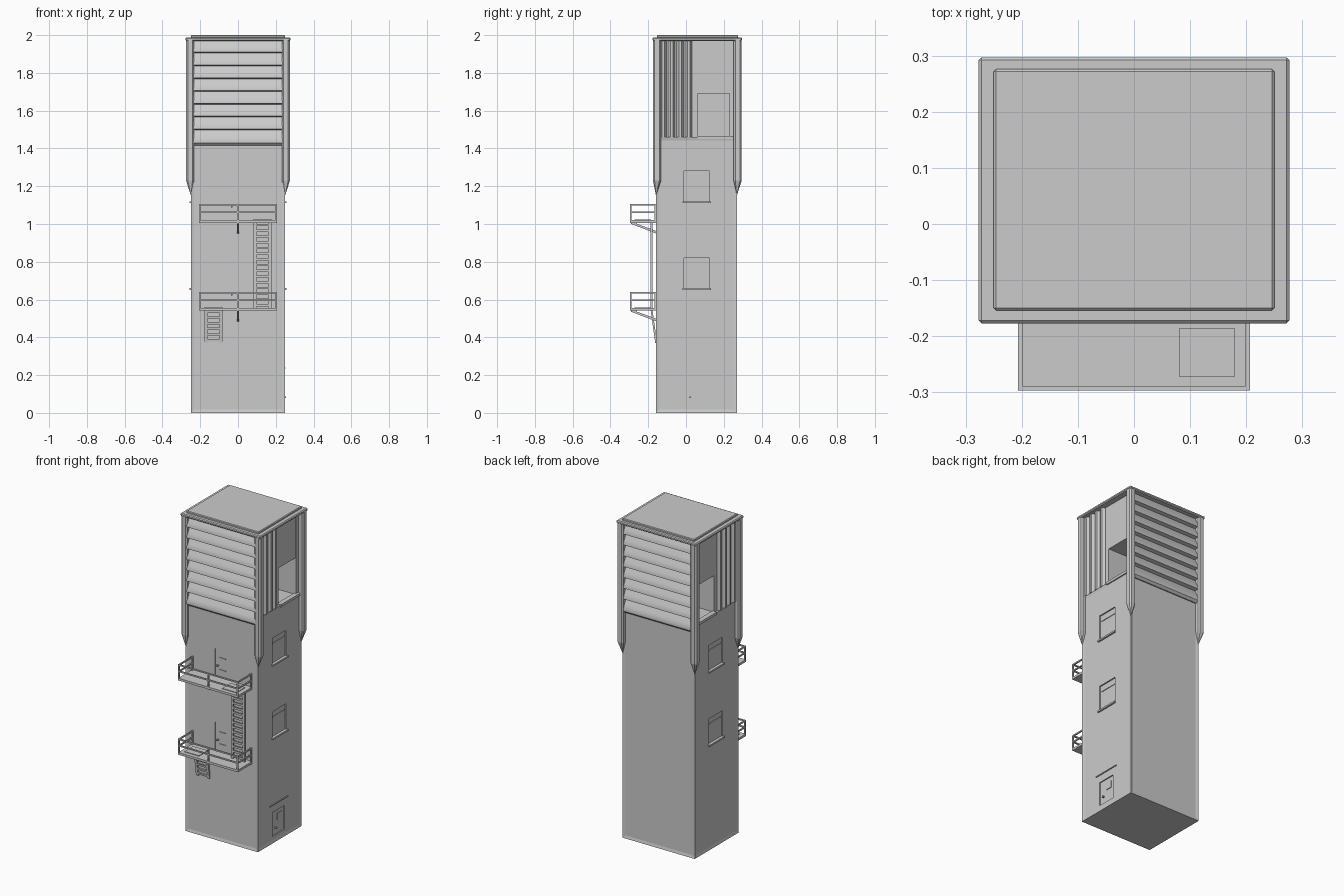
import bpy, bmesh, math
from mathutils import Vector

if "Cube" in bpy.data.objects:
    bpy.data.objects.remove(bpy.data.objects["Cube"])


def obj(name, bm):
    bmesh.ops.recalc_face_normals(bm, faces=bm.faces)
    me = bpy.data.meshes.new(name)
    bm.to_mesh(me)
    bm.free()
    o = bpy.data.objects.new(name, me)
    bpy.context.collection.objects.link(o)
    return o


def add_box(bm, x0, x1, y0, y1, z0, z1):
    vs = bmesh.ops.create_cube(bm, size=1)["verts"]
    for v in vs:
        v.co = Vector((x1 if v.co.x > 0 else x0, y1 if v.co.y > 0 else y0, z1 if v.co.z > 0 else z0))
    return vs


def boxes(name, lst, bevel=0):
    bm = bmesh.new()
    for b in lst:
        add_box(bm, *b)
    if bevel:
        bmesh.ops.bevel(bm, geom=bm.edges[:], offset=bevel, segments=1, affect='EDGES')
    return obj(name, bm)


def prism(name, pts, vec):
    bm = bmesh.new()
    f = bm.faces.new([bm.verts.new(p) for p in pts])
    r = bmesh.ops.extrude_face_region(bm, geom=[f], use_keep_orig=True)
    bmesh.ops.translate(bm, verts=[v for v in r["geom"] if isinstance(v, bmesh.types.BMVert)], vec=vec)
    return obj(name, bm)


# Tower shaft with shallow sunken wall panels
bm = bmesh.new()
add_box(bm, -0.25, 0.25, -0.16, 0.27, 0, 1.46)
bm.normal_update()
bmesh.ops.inset_individual(bm, faces=[f for f in bm.faces if abs(f.normal.z) < 0.5],
                           thickness=0.025, depth=-0.004)
shaft = obj("tower_shaft", bm)

# Recesses for doors and windows
cuts = [(0.239, 0.30, -0.01, 0.11, 0.04, 0.19)]
for z in (1.12, 0.66):
    cuts += [(0.238, 0.30, -0.01, 0.125, z, z + 0.16), (-0.30, -0.238, -0.01, 0.125, z, z + 0.16)]
for z in (1.02, 0.56):
    cuts.append((-0.05, 0.05, -0.20, -0.150, z, z + 0.175))
cutter = boxes("recess_cutter", cuts)
cutter.hide_render = True
mod = shaft.modifiers.new("recesses", 'BOOLEAN')
mod.operation = 'DIFFERENCE'
mod.solver = 'EXACT'
mod.object = cutter
bpy.context.view_layer.objects.active = shaft
bpy.ops.object.modifier_apply(modifier=mod.name)
bpy.data.objects.remove(cutter)

# Side door details: canopy, small window, handle
boxes("side_door_details", [(0.244, 0.251, -0.04, 0.14, 0.235, 0.241),
                            (0.238, 0.243, 0.045, 0.085, 0.12, 0.165),
                            (0.238, 0.253, 0.018, 0.027, 0.08, 0.088)])

# Window sills and thin lintel strips
trim = []
for z in (1.12, 0.66):
    for s in (-1, 1):
        a, b = sorted((s * 0.236, s * 0.256))
        trim.append((a, b, -0.018, 0.132, z - 0.01, z))
        a, b = sorted((s * 0.236, s * 0.242))
        trim.append((a, b, 0.0, 0.115, z + 0.12, z + 0.125))
boxes("window_sills", trim)

# Upper cabin core, open on both sides, with a dividing wall
boxes("cabin_core", [(-0.237, 0.237, -0.145, 0.06, 1.44, 1.975),
                     (-0.237, 0.237, 0.24, 0.26, 1.44, 1.975),
                     (-0.237, 0.237, 0.06, 0.24, 1.69, 1.975),
                     (-0.03, 0.03, 0.06, 0.24, 1.44, 1.69)])
boxes("opening_sills", [(s * 0.24 - 0.015, s * 0.24 + 0.015, 0.06, 0.25, 1.45, 1.466) for s in (-1, 1)])

# Louvred front and back
n, top, low = 8, 1.972, 1.43
h = (top - low) / n
for name, base, sgn in (("front_louvres", -0.146, -1), ("back_louvres", 0.261, 1)):
    inner = base - sgn * 0.03
    pts = [(-0.24, inner, top)]
    for i in range(n):
        z = top - i * h
        for d, k in ((0.002, 0.0), (0.009, 0.25), (0.018, 0.5), (0.024, 0.75), (0.025, 0.92)):
            pts.append((-0.24, base + sgn * d, z - k * h))
    pts += [(-0.24, base + sgn * 0.025, low - 0.002), (-0.24, base + sgn * 0.012, low - 0.015),
            (-0.24, inner, low - 0.015)]
    o = prism(name, pts, (0.48, 0, 0))
    bpy.ops.object.select_all(action='DESELECT')
    o.select_set(True)
    bpy.context.view_layer.objects.active = o
    bpy.ops.object.shade_smooth_by_angle(angle=math.radians(35))

# Folded vertical cladding on the cabin sides
for name, s in (("right_cladding", 1), ("left_cladding", -1)):
    pts = [(s * 0.22, -0.14, 1.46)]
    for i in range(4):
        y = -0.14 + i * 0.045
        pts += [(s * 0.24, y, 1.46), (s * 0.255, y + 0.012, 1.46),
                (s * 0.255, y + 0.026, 1.46), (s * 0.24, y + 0.036, 1.46)]
    pts.append((s * 0.22, 0.031, 1.46))
    prism(name, pts, (0, 0, 0.515))

# Corner posts tapering to a point on the shaft corners
for i, (sx, sy) in enumerate(((1, -1), (-1, -1), (1, 1), (-1, 1))):
    bm = bmesh.new()
    x0, x1 = sorted((sx * 0.232, sx * 0.275))
    y0, y1 = sorted((0.06 + sy * 0.192, 0.06 + sy * 0.235))
    add_box(bm, x0, x1, y0, y1, 1.23, 1.975)
    bmesh.ops.bevel(bm, geom=[e for e in bm.edges if abs(e.verts[0].co.z - e.verts[1].co.z) > 0.1],
                    offset=0.009, segments=1, affect='EDGES')
    bm.normal_update()
    bottom = [f for f in bm.faces if f.normal.z < -0.9]
    bmesh.ops.poke(bm, faces=bottom)
    tip = min(bm.verts, key=lambda v: (v.co.xy - Vector(((x0 + x1) / 2, (y0 + y1) / 2))).length)
    tip.co = (sx * 0.249, 0.055 + sy * 0.214, 1.15)
    obj("corner_post_%d" % (i + 1), bm)

# Roof slab and raised cap
boxes("roof_slab", [(-0.277, 0.277, -0.177, 0.297, 1.97, 1.988)], 0.005)
boxes("roof_cap", [(-0.25, 0.25, -0.154, 0.276, 1.98, 2.0)], 0.004)

# Balconies: floor, hatch, railing, bracket and door fittings
for name, z, hx in (("upper", 1.01, 0.13), ("lower", 0.545, -0.13)):
    boxes(name + "_balcony_floor", [(-0.207, 0.207, -0.297, -0.156, z - 0.004, z + 0.010)])
    boxes(name + "_balcony_hatch", [(hx - 0.05, hx + 0.05, -0.272, -0.186, z, z + 0.014)])
    t, r = 0.008, []
    for x in (-0.207, -t / 2, 0.207 - t):
        r.append((x, x + t, -0.297, -0.297 + t, z, z + 0.095))
    for x in (-0.207, 0.207 - t):
        r.append((x, x + t, -0.168, -0.158, z, z + 0.095))
    for zr in (z + 0.048, z + 0.088):
        r.append((-0.207, 0.207, -0.297, -0.297 + t, zr, zr + t))
        for x in (-0.207, 0.207 - t):
            r.append((x, x + t, -0.297, -0.156, zr, zr + t))
    boxes(name + "_balcony_railing", r)
    prism(name + "_balcony_bracket", [(-0.005, -0.292, z - 0.002), (-0.005, -0.292, z - 0.009),
                                      (-0.005, -0.154, z - 0.062), (-0.005, -0.154, z - 0.048),
                                      (-0.005, -0.26, z - 0.009), (-0.005, -0.26, z - 0.002)], (0.01, 0, 0))
    boxes(name + "_door_fittings", [(-0.038, -0.028, -0.164, -0.149, z + 0.077, z + 0.085),
                                    (-0.022, 0.022, -0.154, -0.149, z + 0.13, z + 0.134),
                                    (-0.022, 0.022, -0.154, -0.149, z + 0.055, z + 0.059)])


def ladder(name, x, top, bottom, rungs):
    # Two rails and evenly spaced rungs, sheared along the slope
    z0, z1 = bottom[1], top[1]
    b = [(x - 0.047, x - 0.032, -0.005, 0.005, z0, z1), (x + 0.032, x + 0.047, -0.005, 0.005, z0, z1)]
    for i in range(rungs):
        z = z0 + (i + 0.5) * (z1 - z0) / rungs
        b.append((x - 0.04, x + 0.04, -0.004, 0.004, z - 0.006, z + 0.006))
    o = boxes(name, b)
    for v in o.data.vertices:
        v.co.y += bottom[0] + (top[0] - bottom[0]) * (v.co.z - z0) / (z1 - z0)


ladder("upper_ladder", 0.13, (-0.183, 1.01), (-0.183, 0.555), 15)
ladder("lower_ladder", -0.13, (-0.183, 0.55), (-0.158, 0.37), 6)
